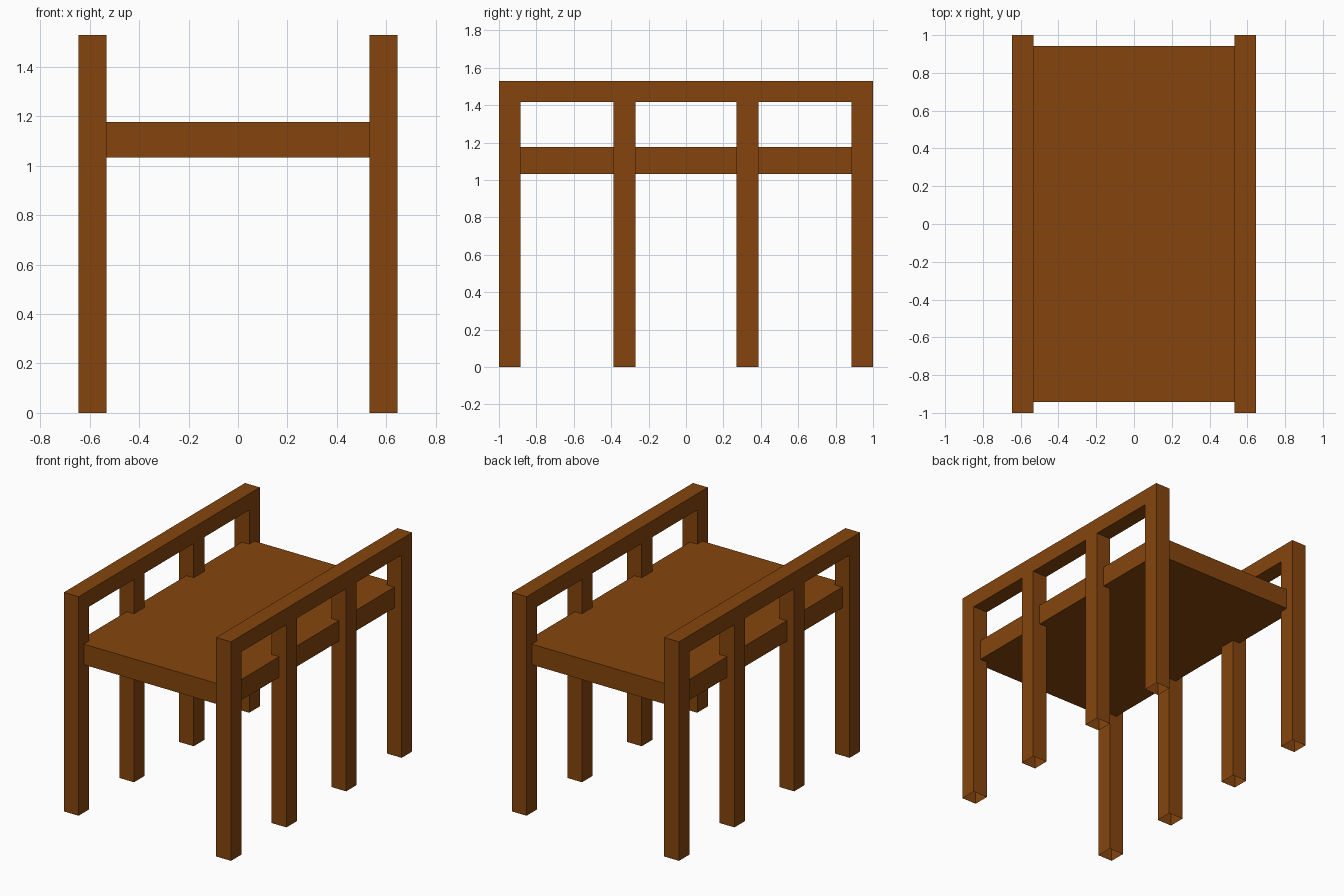
import bpy
import bmesh

if "Cube" in bpy.data.objects:
    bpy.data.objects.remove(bpy.data.objects["Cube"])

wood = bpy.data.materials.new("brown wood")
wood.diffuse_color = (0.235, 0.06, 0.004, 1)
wood.use_nodes = True
wood.node_tree.nodes["Principled BSDF"].inputs["Base Color"].default_value = wood.diffuse_color

TOP, RAIL_BOTTOM = 1.53, 1.416
X_IN, X_OUT = 0.532, 0.646
LEGS = [(-1.0, -0.884), (-0.388, -0.271), (0.271, 0.388), (0.884, 1.0)]


def finish(name, bm):
    bmesh.ops.recalc_face_normals(bm, faces=bm.faces[:])
    mesh = bpy.data.meshes.new(name)
    bm.to_mesh(mesh)
    bm.free()
    mesh.materials.append(wood)
    obj = bpy.data.objects.new(name, mesh)
    bpy.context.collection.objects.link(obj)
    return obj


def side_frame(name, side):
    # Comb-shaped outline: four legs hanging from one top rail
    outline = [(-1.0, TOP)]
    for i, (a, b) in enumerate(LEGS):
        if i > 0:
            outline.append((a, RAIL_BOTTOM))
        outline += [(a, 0), (b, 0)]
        if i < len(LEGS) - 1:
            outline.append((b, RAIL_BOTTOM))
    outline.append((1.0, TOP))

    bm = bmesh.new()
    face = bm.faces.new([bm.verts.new((side * X_IN, y, z)) for y, z in outline])
    ext = bmesh.ops.extrude_face_region(bm, geom=[face], use_keep_orig=True)
    moved = [v for v in ext["geom"] if isinstance(v, bmesh.types.BMVert)]
    bmesh.ops.translate(bm, verts=moved, vec=(side * (X_OUT - X_IN), 0, 0))
    bmesh.ops.recalc_face_normals(bm, faces=bm.faces[:])
    # The legs are hollow, open at the feet
    feet = [f for f in bm.faces if all(v.co.z < 0.01 for v in f.verts)]
    bmesh.ops.delete(bm, geom=feet, context='FACES_ONLY')
    return finish(name, bm)


side_frame("left_leg_frame", -1)
side_frame("right_leg_frame", 1)

# Thick seat slab, let halfway into the legs
bm = bmesh.new()
bmesh.ops.create_cube(bm, size=1)
bmesh.ops.scale(bm, verts=bm.verts[:], vec=(1.178, 1.884, 0.144))
bmesh.ops.translate(bm, verts=bm.verts[:], vec=(0, 0, 1.105))
finish("seat", bm)
